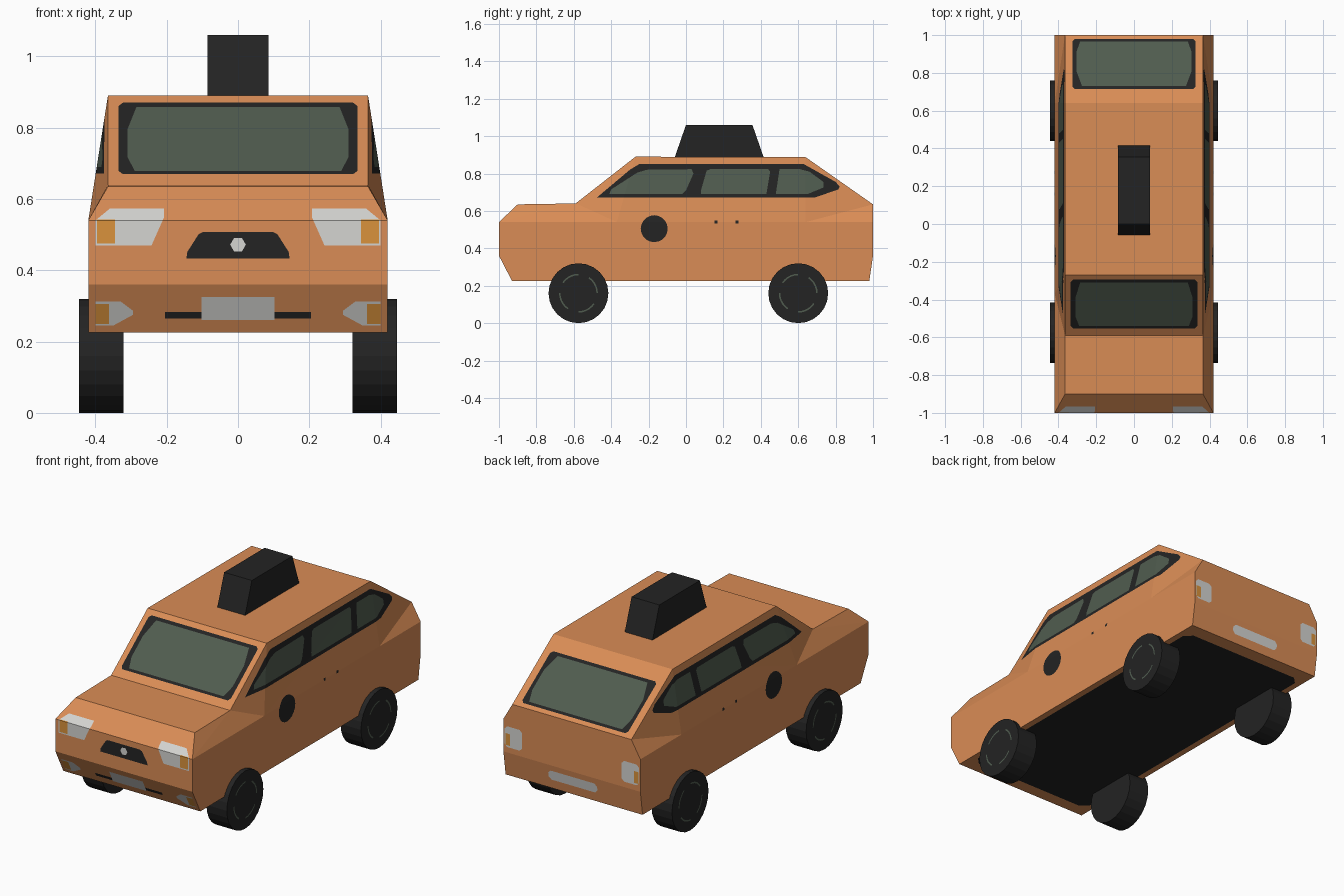
import bpy, bmesh, math
from mathutils import Vector, Matrix

if "Cube" in bpy.data.objects:
    bpy.data.objects.remove(bpy.data.objects["Cube"])


def material(name, rgb):
    m = bpy.data.materials.new(name)
    m.diffuse_color = (*rgb, 1)
    m.use_nodes = True
    m.node_tree.nodes["Principled BSDF"].inputs["Base Color"].default_value = m.diffuse_color
    return m


MATS = [material("orange paint", (0.70, 0.265, 0.092)),
        material("black trim", (0.017, 0.017, 0.017)),
        material("green glass", (0.080, 0.107, 0.078)),
        material("light grey", (0.66, 0.66, 0.64)),
        material("amber lamp", (0.70, 0.29, 0.045))]
PAINT, BLACK, GLASS, LIGHT, AMBER = range(5)


def finish(bm, name, mats):
    bmesh.ops.recalc_face_normals(bm, faces=bm.faces[:])
    me = bpy.data.meshes.new(name)
    bm.to_mesh(me)
    bm.free()
    for m in mats:
        me.materials.append(m)
    ob = bpy.data.objects.new(name, me)
    bpy.context.collection.objects.link(ob)
    return ob


def paint(bm, poly, axis, sign, mat):
    """Cut a convex outline, seen along an axis, into the faces and colour it."""
    u, v = [i for i in range(3) if i != axis]
    bm.normal_update()
    faces = [f for f in bm.faces if f.normal[axis] * sign > 0.3]
    cu = sum(p[0] for p in poly) / len(poly)
    cv = sum(p[1] for p in poly) / len(poly)
    for a, b in zip(poly, poly[1:] + poly[:1]):
        co, no, mid = Vector(), Vector(), Vector()
        co[u], co[v] = a
        no[u], no[v] = b[1] - a[1], a[0] - b[0]
        mid[u], mid[v] = cu, cv
        if no.dot(mid - co) > 0:
            no = -no
        no.normalize()
        geom = set(faces)
        for f in faces:
            geom.update(f.edges)
            geom.update(f.verts)
        r = bmesh.ops.bisect_plane(bm, geom=list(geom), dist=1e-5, plane_co=co, plane_no=no)
        faces = [f for f in r["geom"] if isinstance(f, bmesh.types.BMFace) and f.is_valid
                 and no.dot(f.calc_center_median() - co) < 0]
    for f in faces:
        f.material_index = mat


def box(u0, u1, v0, v1, cut=0.0):
    """Rectangle outline with optional cut corners."""
    if not cut:
        return [(u0, v0), (u1, v0), (u1, v1), (u0, v1)]
    c = cut
    return [(u0 + c, v0), (u1 - c, v0), (u1, v0 + c), (u1, v1 - c),
            (u1 - c, v1), (u0 + c, v1), (u0, v1 - c), (u0, v0 + c)]


def disc(cu, cv, r, n):
    return [(cu + r * math.cos(2 * math.pi * i / n), cv + r * math.sin(2 * math.pi * i / n))
            for i in range(n)]


# Body shell: belt line and sill at full width, roof line narrower
BELT = [(-1, .54), (-.37, .54), (.64, .54), (1, .54)]
TOP = [(-.9, .635), (-.59, .64), (-.27, .89), (.64, .887), (1, .635)]
LOW = [(-1, .36), (-.93, .225), (.98, .225), (1, .36)]
bm = bmesh.new()
rings = []
for s in (-1, 1):
    belt, top, low = [[bm.verts.new((s * w, y, z)) for y, z in pts]
                      for pts, w in ((BELT, .42), (TOP, .365), (LOW, .42))]
    bm.faces.new(belt + low[::-1])
    for tri in ((belt[0], top[0], top[1]), (belt[0], top[1], belt[1]),
                (belt[1], top[1], top[2]), (belt[1], top[2], top[3]),
                (belt[1], top[3], belt[2]), (belt[2], top[3], top[4]),
                (belt[2], top[4], belt[3])):
        bm.faces.new(tri)
    rings.append([belt[0]] + top + [belt[3]] + low[::-1])
left, right = rings
for i in range(len(left)):
    j = (i + 1) % len(left)
    bm.faces.new((left[i], left[j], right[j], right[i]))
bmesh.ops.recalc_face_normals(bm, faces=bm.faces[:])

# Windscreen and rear window, seen from above
paint(bm, box(-.335, .335, -.552, -.295, .012), 2, 1, BLACK)
paint(bm, [(-.29, -.54), (.29, -.54), (.31, -.49), (.31, -.39), (.285, -.31),
           (-.285, -.31), (-.31, -.39), (-.31, -.49)], 2, 1, GLASS)
paint(bm, box(-.325, .325, .715, .98, .012), 2, 1, BLACK)
paint(bm, [(-.275, .73), (.275, .73), (.305, .81), (.305, .91), (.285, .967),
           (-.285, .967), (-.305, .91), (-.305, .81)], 2, 1, GLASS)
# Dark floor
paint(bm, box(-.385, .385, -.86, .90, .04), 2, -1, BLACK)

# Side windows, door discs and handles
for s in (-1, 1):
    paint(bm, [(-.476, .672), (-.30, .82), (-.25, .85), (.63, .85), (.80, .755),
               (.822, .73), (.815, .715), (.69, .672)], 0, s, BLACK)
    paint(bm, [(-.41, .69), (-.40, .715), (-.26, .805), (-.21, .82), (.03, .823),
               (.04, .80), (0, .71), (-.02, .69)], 0, s, GLASS)
    paint(bm, [(.08, .69), (.08, .71), (.11, .815), (.13, .823), (.44, .823),
               (.45, .81), (.43, .69)], 0, s, GLASS)
    paint(bm, [(.48, .69), (.50, .823), (.61, .823), (.66, .81), (.735, .755),
               (.735, .725), (.65, .69)], 0, s, GLASS)
    paint(bm, disc(-.17, .505, .072, 20), 0, s, BLACK)
    for y in (.16, .272):
        paint(bm, box(y - .008, y + .008, .533, .548), 0, s, BLACK)

# Front and rear lamps
for s in (-1, 1):
    def lamp(pts, sign, mat):
        paint(bm, [(s * x, z) for x, z in pts], 1, sign, mat)
    lamp([(.207, .573), (.207, .55), (.243, .469), (.40, .469), (.40, .54),
          (.36, .573)], -1, LIGHT)
    lamp(box(.345, .395, .475, .543), -1, AMBER)
    lamp([(.295, .275), (.295, .287), (.33, .313), (.40, .313), (.40, .245),
          (.35, .245)], -1, LIGHT)
    lamp(box(.362, .40, .25, .305), -1, AMBER)
    lamp(box(.305, .412, .39, .505, .015), 1, LIGHT)
    lamp(box(.38, .408, .40, .465), 1, AMBER)

# Grille, plain badge, bumper slot and number plates
paint(bm, [(-.145, .433), (.145, .433), (.142, .452), (.11, .502), (.098, .508),
           (-.098, .508), (-.11, .502), (-.142, .452)], 1, -1, BLACK)
paint(bm, disc(0, .472, .022, 6), 1, -1, LIGHT)
paint(bm, box(-.205, .205, .265, .283), 1, -1, BLACK)
paint(bm, box(-.103, .103, .26, .325), 1, -1, LIGHT)
paint(bm, box(-.15, .15, .275, .328, .016), 1, 1, LIGHT)
finish(bm, "car_body", MATS)

# Roof sign
bm = bmesh.new()
SIGN = [(-.06, .887), (0, 1.06), (.355, 1.06), (.415, .887)]
a, b = [[bm.verts.new((x, y, z)) for y, z in SIGN] for x in (-.085, .085)]
bm.faces.new(a)
bm.faces.new(b)
for i in range(4):
    bm.faces.new((a[i], a[i - 1], b[i - 1], b[i]))
finish(bm, "roof_sign", [MATS[BLACK]])

# Wheels with thin rim arcs
for s, side in ((-1, "left"), (1, "right")):
    for y, end in ((-.575, "front"), (.60, "rear")):
        bm = bmesh.new()
        bmesh.ops.create_cone(bm, cap_ends=True, segments=24, radius1=.16, radius2=.16, depth=.125,
                              matrix=Matrix.Translation((s * .3835, y, .16))
                              @ Matrix.Rotation(math.pi / 2, 4, 'Y'))
        finish(bm, f"{end}_{side}_wheel", [MATS[BLACK]])
        bm = bmesh.new()
        for i in range(32):
            if i % 8 < 5:
                t0, t1 = math.pi * i / 16, math.pi * (i + 1) / 16
                bm.faces.new([bm.verts.new((s * .4475, y + r * math.cos(t), .16 + r * math.sin(t)))
                              for r, t in ((.096, t0), (.104, t0), (.104, t1), (.096, t1))])
        finish(bm, f"{end}_{side}_rim", [MATS[GLASS]])
